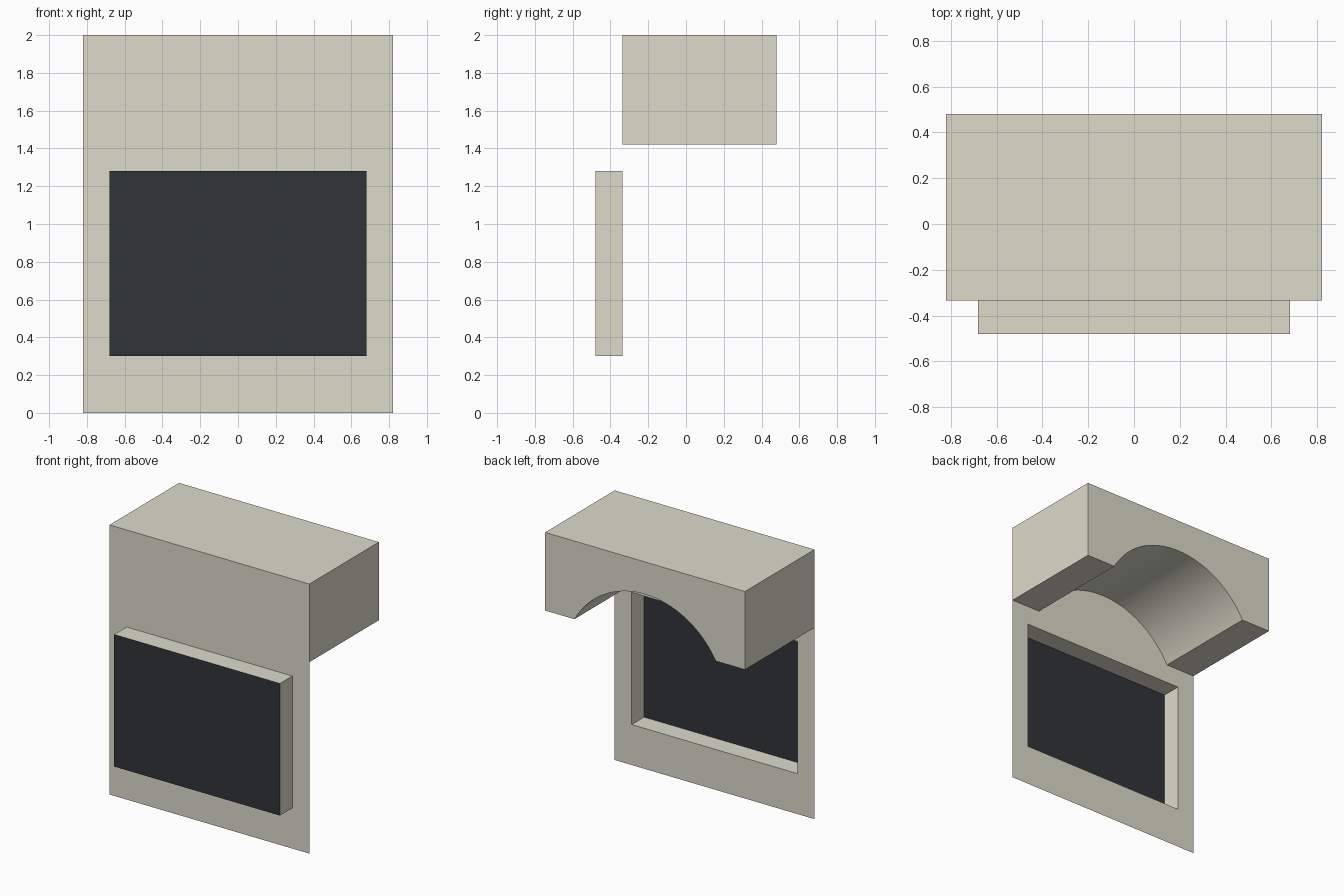
import bpy, bmesh, math

if "Cube" in bpy.data.objects:
    bpy.data.objects.remove(bpy.data.objects["Cube"])

W, H = 0.82, 2.0                    # half width and height of the front panel
BACK, WALL, FRONT = 0.48, -0.335, -0.48
SX, SZ0, SZ1 = 0.68, 0.30, 1.28     # screen housing
BASE, ARCH, RISE = 1.42, 0.58, 0.34  # hood underside and arch
SEGMENTS = 32


def material(name, color):
    mat = bpy.data.materials.new(name)
    mat.diffuse_color = color
    mat.use_nodes = True
    mat.node_tree.nodes["Principled BSDF"].inputs["Base Color"].default_value = mat.diffuse_color
    return mat


def make(name, build, mat):
    bm = bmesh.new()
    build(bm)
    bmesh.ops.remove_doubles(bm, verts=bm.verts, dist=1e-5)
    mesh = bpy.data.meshes.new(name)
    bm.to_mesh(mesh)
    bm.free()
    mesh.materials.append(mat)
    obj = bpy.data.objects.new(name, mesh)
    bpy.context.collection.objects.link(obj)
    return obj


def face(bm, pts):
    return bm.faces.new([bm.verts.new(p) for p in pts])


def rect(hx, z0, z1, y):
    return [(-hx, y, z0), (hx, y, z0), (hx, y, z1), (-hx, y, z1)]


def sides(bm, a, b):
    """Join two matching closed loops with quads."""
    for i in range(len(a)):
        j = (i + 1) % len(a)
        face(bm, [a[i], b[i], b[j], a[j]])


# Thin front panel with an opening for the screen housing
def front_panel(bm):
    sides(bm, rect(SX, SZ0, SZ1, WALL), rect(W, 0, H, WALL))


# Housing walls, open toward the back
def housing(bm):
    sides(bm, rect(SX, SZ0, SZ1, FRONT), rect(SX, SZ0, SZ1, WALL))


# Hood with an arched tunnel below, closed in front by the panel
def hood(bm):
    radius = (ARCH ** 2 + RISE ** 2) / (2 * RISE)
    half = math.asin(ARCH / radius)
    arc = []
    for i in range(SEGMENTS + 1):
        a = -half + 2 * half * i / SEGMENTS
        arc.append((radius * math.sin(a), BASE + RISE - radius + radius * math.cos(a)))
    outline = [(-W, BASE)] + arc + [(W, BASE), (W, H), (-W, H)]
    near = [(x, WALL, z) for x, z in outline]
    far = [(x, BACK, z) for x, z in outline]
    sides(bm, near, far)
    face(bm, far[::-1])
    bmesh.ops.remove_doubles(bm, verts=bm.verts, dist=1e-5)
    bmesh.ops.recalc_face_normals(bm, faces=bm.faces)


# Screen glass
def screen(bm):
    face(bm, rect(SX, SZ0, SZ1, FRONT))


shell = material("shell_beige", (0.72, 0.71, 0.60, 1))
dark = material("screen_dark", (0.03, 0.034, 0.042, 1))

make("front_panel", front_panel, shell)
make("screen_housing", housing, shell)
make("screen", screen, dark)
hood_obj = make("arched_hood", hood, shell)

# Smooth arch with sharp corners
bpy.context.view_layer.objects.active = hood_obj
hood_obj.select_set(True)
bpy.ops.object.shade_smooth_by_angle(angle=math.radians(25))
